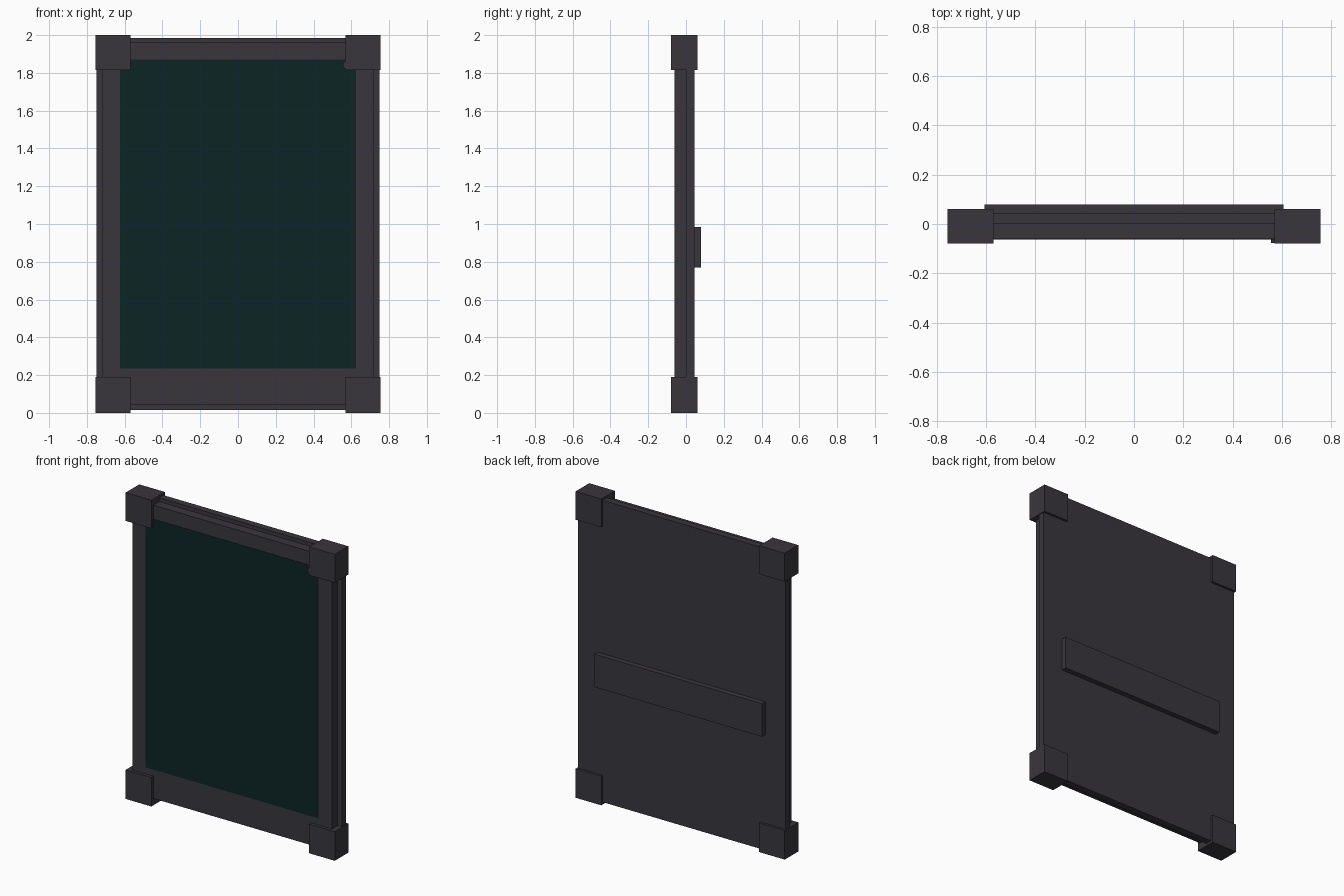
import bpy
import bmesh
import math

# Remove the default cube
cube = bpy.data.objects.get("Cube")
if cube:
    bpy.data.objects.remove(cube, do_unlink=True)


def make_material(name, rgb):
    mat = bpy.data.materials.new(name)
    mat.use_nodes = True
    colour = (*rgb, 1.0)
    mat.diffuse_color = colour
    mat.node_tree.nodes["Principled BSDF"].inputs["Base Color"].default_value = colour
    return mat


casing = make_material("dark grey casing", (0.041, 0.037, 0.046))
glass = make_material("dark teal screen", (0.004, 0.018, 0.018))


def finish(name, bm, mat):
    mesh = bpy.data.meshes.new(name)
    bm.to_mesh(mesh)
    bm.free()
    mesh.materials.append(mat)
    obj = bpy.data.objects.new(name, mesh)
    bpy.context.collection.objects.link(obj)
    return obj


def box(name, xs, ys, zs, mat):
    """Box spanning the given (low, high) ranges."""
    bm = bmesh.new()
    bmesh.ops.create_cube(bm, size=1)
    for v in bm.verts:
        for axis, (low, high) in enumerate((xs, ys, zs)):
            v.co[axis] = high if v.co[axis] > 0 else low
    return finish(name, bm, mat)


# Stepped body: wide back shell and narrower front bezel
box("back_shell", (-0.75, 0.75), (0.0, 0.045), (0.015, 1.985), casing)
box("front_bezel", (-0.72, 0.72), (-0.06, 0.0), (0.045, 1.96), casing)

# Screen, nearly flush with the bezel
box("screen", (-0.625, 0.625), (-0.062, -0.058), (0.235, 1.87), glass)

# Four corner bumpers
for side, sx in (("left", 1), ("right", -1)):
    xs = sorted((sx * 0.57, sx * 0.755))
    for level, zs in (("lower", (0.0, 0.19)), ("upper", (1.815, 2.0))):
        box(f"{level}_{side}_bumper", xs, (-0.08, 0.06), zs, casing)

# Raised bar across the back
box("back_bar", (-0.605, 0.605), (0.04, 0.08), (0.77, 0.985), casing)

# Small round button tucked into the upper left bumper
bm = bmesh.new()
bmesh.ops.create_cone(bm, cap_ends=True, segments=16, radius1=0.023,
                      radius2=0.023, depth=0.07)
button = finish("corner_button", bm, casing)
button.rotation_euler.x = math.radians(90)
button.location = (0.578, -0.042, 1.841)
